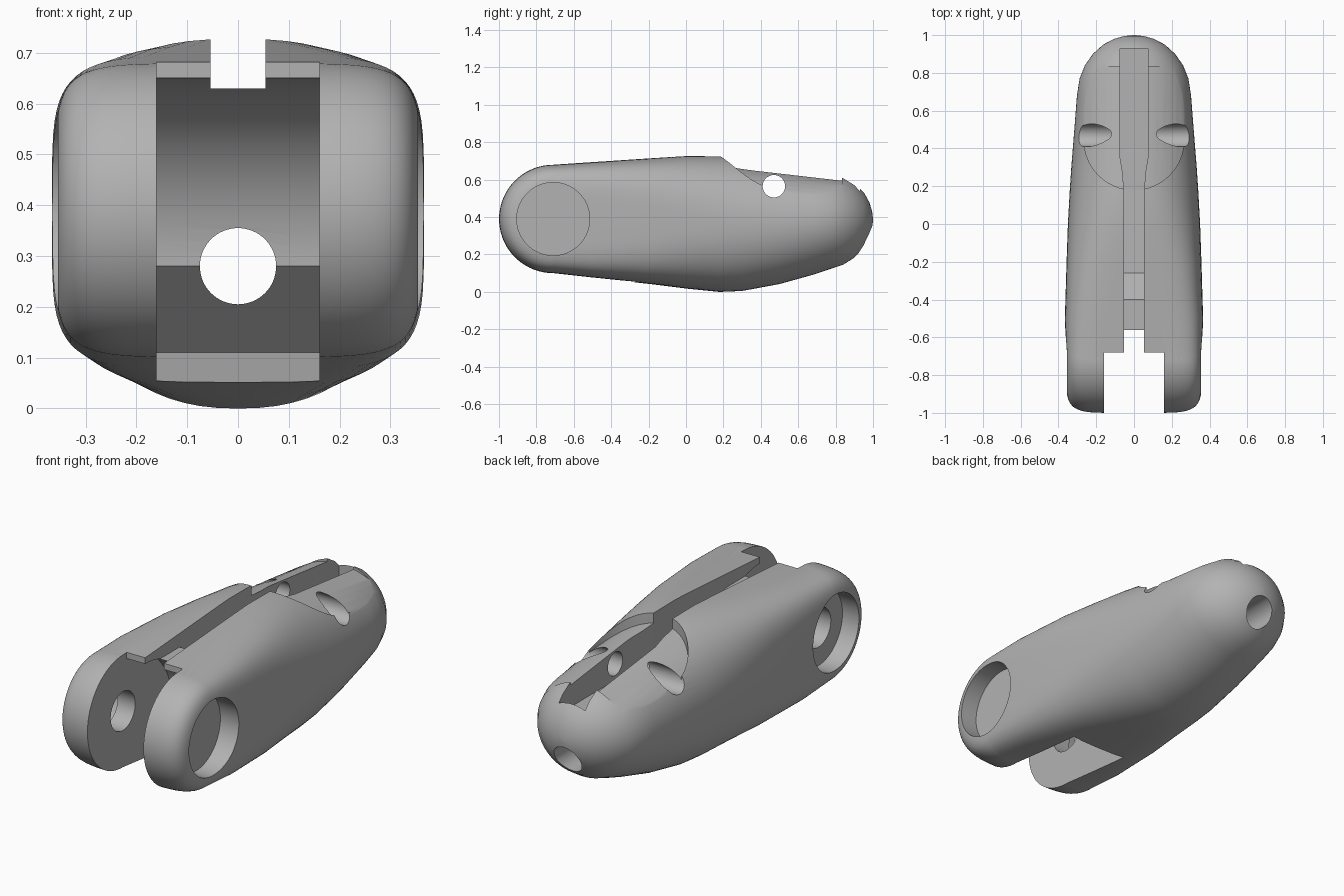
import bpy, bmesh, math
from mathutils import Matrix

if "Cube" in bpy.data.objects:
    bpy.data.objects.remove(bpy.data.objects["Cube"], do_unlink=True)

metal = bpy.data.materials.new("plain grey")
metal.use_nodes = True
grey = (0.45, 0.45, 0.45, 1)
metal.diffuse_color = grey
metal.node_tree.nodes["Principled BSDF"].inputs["Base Color"].default_value = grey


def finish(name, bm):
    bmesh.ops.recalc_face_normals(bm, faces=bm.faces)
    mesh = bpy.data.meshes.new(name)
    bm.to_mesh(mesh)
    bm.free()
    mesh.materials.append(metal)
    ob = bpy.data.objects.new(name, mesh)
    bpy.context.collection.objects.link(ob)
    return ob


def loft(name, rings):
    """Skin a list of closed rings and cap both ends."""
    bm = bmesh.new()
    loops = [[bm.verts.new(p) for p in ring] for ring in rings]
    for a, b in zip(loops, loops[1:]):
        for i in range(len(a)):
            j = (i + 1) % len(a)
            bm.faces.new((a[i], a[j], b[j], b[i]))
    bm.faces.new(loops[0])
    bm.faces.new(loops[-1])
    return finish(name, bm)


def cylinder(name, axis, radius, length, centre, tilt=0.0):
    bm = bmesh.new()
    turn = Matrix.Rotation(math.pi / 2, 4, "Y" if axis == "x" else "X")
    matrix = Matrix.Translation(centre) @ Matrix.Rotation(tilt, 4, "X") @ turn
    bmesh.ops.create_cone(bm, cap_ends=True, segments=64, radius1=radius,
                          radius2=radius, depth=length, matrix=matrix)
    return finish(name, bm)


def side_prism(name, half, outline):
    """Extrude a (y, z) outline across x."""
    return loft(name, [[(x, y, z) for y, z in outline] for x in (-half, half)])


def top_prism(name, low, high, outline):
    """Extrude an (x, y) outline up z."""
    return loft(name, [[(x, y, z) for x, y in outline] for z in (low, high)])


def combine(target, tool, operation="DIFFERENCE"):
    mod = target.modifiers.new("cut", "BOOLEAN")
    mod.object = tool
    mod.operation = operation
    mod.solver = "EXACT"
    bpy.context.view_layer.objects.active = target
    bpy.ops.object.modifier_apply(modifier=mod.name)
    bpy.data.objects.remove(tool, do_unlink=True)


def power(value, n):
    return math.copysign(abs(value) ** (2 / n), value)


# Main shell: rounded-box sections blending into a dome (y, half width, top, bottom, squareness)
sections = [
    (-.71, .36, .68, .10, 6), (-.5, .366, .694, .076, 5), (-.2, .357, .714, .043, 3.6),
    (0, .35, .727, .018, 2.7), (.18, .34, .727, 0, 2.3), (.3, .332, .712, .005, 2.2),
    (.5, .316, .685, .042, 2.1), (.68, .302, .66, .092, 2), (.77, .288, .638, .122, 2),
    (.84, .26, .618, .145, 2), (.9, .218, .583, .183, 2), (.95, .163, .533, .235, 2),
    (.98, .105, .48, .29, 2), (.995, .052, .432, .338, 2), (1, .006, .39, .38, 2)]
steps = [math.tau * i / 72 for i in range(72)]
body = loft("clevis_body", [
    [(w * power(math.cos(a), n), y,
      (top + low) / 2 + (top - low) / 2 * power(math.sin(a), n)) for a in steps]
    for y, w, top, low, n in sections])

# Rounded front end, turned about the pivot pin axis
pin_y, pin_z = -.71, .39
rings = []
for i in range(37):
    t = math.pi * (i + .02) / 36.04
    x, r = .36 * power(math.cos(t), 6), .29 * power(math.sin(t), 6)
    rings.append([(x, pin_y + r * math.cos(a), pin_z + r * math.sin(a)) for a in steps])
combine(body, loft("front_round", rings), "UNION")

# Gap between the two prongs, with a curved clearance wall
arc = [(-.68 + .37 * math.sin(k * math.pi / 48), .28 + .37 * math.cos(k * math.pi / 48))
       for k in range(25)]
gap = [(-1.1, .9), (-.68, .9)] + arc + [(-.13, .11), (-.28, .11 - .06), (-.28, -.1), (-1.1, -.1)]
combine(body, side_prism("prong_gap", .16, gap))

# Pivot holes and outer counterbores
combine(body, cylinder("pivot_hole", "x", .1, 1, (0, pin_y, pin_z)))
for side in (-1, 1):
    combine(body, cylinder("counterbore", "x", .195, .3, (side * .41, pin_y, pin_z)))

# Top pocket: round-fronted recess with a gently crowned sloping floor
front = [(.265 * math.cos(a), .445 - .265 * math.sin(a))
         for a in (math.pi * k / 32 for k in range(33))]
pocket = top_prism("pocket", .35, 1, front + [(-.265, .835), (.265, .835)])
combine(pocket, cylinder("pocket_floor", "y", .4, 3, (0, .52, .235), -.115))
combine(body, pocket)

# Lengthwise slot: stepped narrow part, then a wider part reaching the dome
combine(body, side_prism("narrow_slot", .054, [
    (-.8, 1), (-.8, .63), (-.4, .63), (-.26, .5), (.4, .48), (.4, 1)]))
wide = [(.054, .18), (.06, .27), (.075, .36), (.075, .93)]
combine(body, top_prism("wide_slot", .481, 1, wide + [(-x, y) for x, y in reversed(wide)]))

# Cross pin hole and full-length bore
combine(body, cylinder("cross_hole", "x", .06, 1, (0, .47, .565)))
combine(body, cylinder("long_bore", "y", .075, 3, (0, 0, .28)))

# Smooth curved faces, keep crisp cut edges
bpy.ops.object.select_all(action="DESELECT")
body.select_set(True)
bpy.context.view_layer.objects.active = body
bpy.ops.object.shade_smooth_by_angle(angle=math.radians(30))
